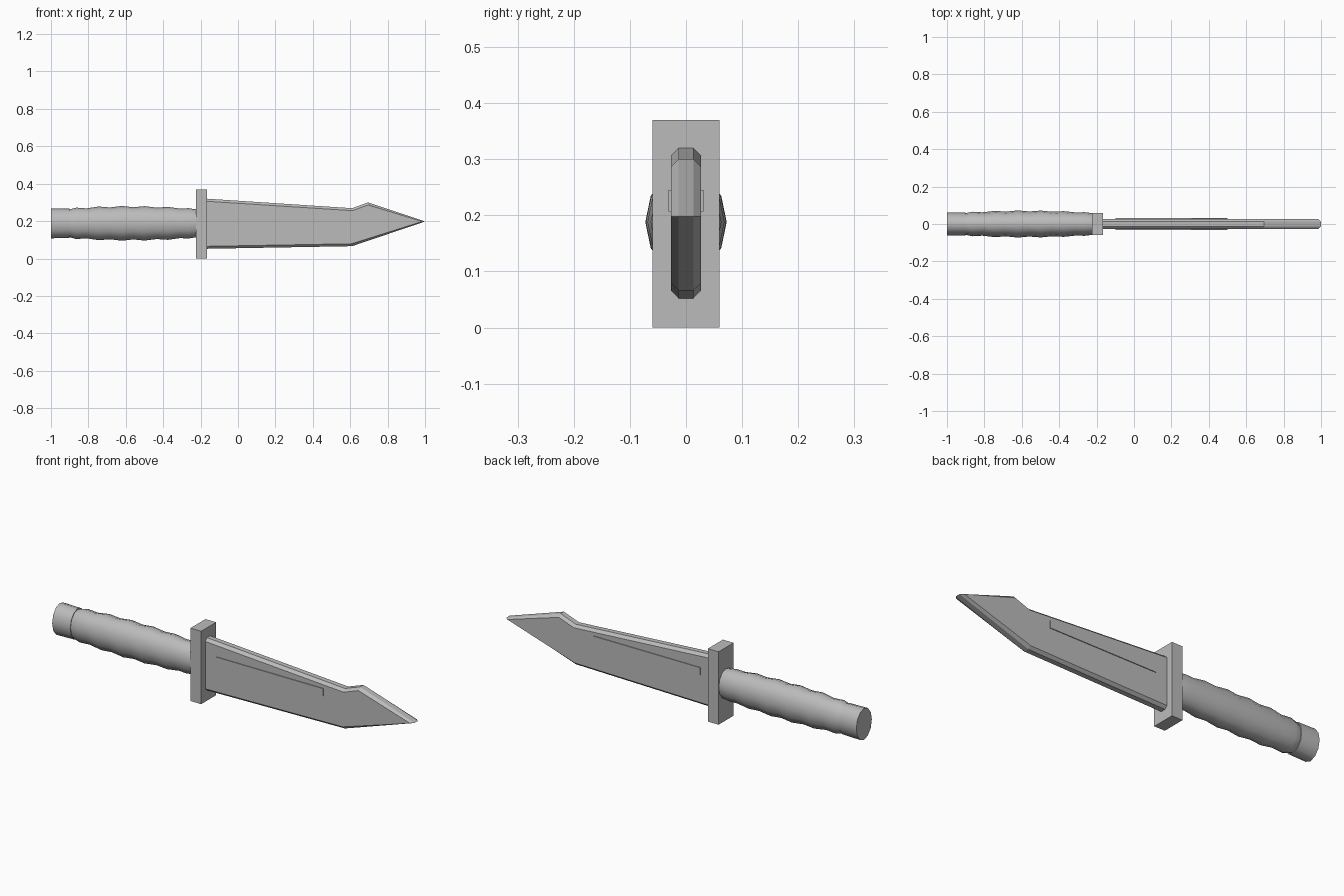
import bpy, bmesh, math
from mathutils import Vector

cube = bpy.data.objects.get("Cube")
if cube:
    bpy.data.objects.remove(cube, do_unlink=True)

grey = bpy.data.materials.new("steel grey")
grey.use_nodes = True
colour = (0.5, 0.5, 0.5, 1)
grey.diffuse_color = colour
grey.node_tree.nodes["Principled BSDF"].inputs["Base Color"].default_value = colour


def finish(name, bm, smooth=False):
    bmesh.ops.recalc_face_normals(bm, faces=bm.faces)
    mesh = bpy.data.meshes.new(name)
    bm.to_mesh(mesh)
    bm.free()
    mesh.materials.append(grey)
    obj = bpy.data.objects.new(name, mesh)
    bpy.context.collection.objects.link(obj)
    if smooth:
        bpy.ops.object.select_all(action="DESELECT")
        obj.select_set(True)
        bpy.context.view_layer.objects.active = obj
        bpy.ops.object.shade_smooth_by_angle(angle=math.radians(40))
    return obj


def box(name, low, high):
    bm = bmesh.new()
    bmesh.ops.create_cube(bm, size=1)
    for v in bm.verts:
        v.co = Vector([(a + b) / 2 + c * (b - a) for a, b, c in zip(low, high, v.co)])
    return finish(name, bm)


def loft(bm, rings):
    """Skin a list of closed point rings and cap both ends."""
    loops = [[bm.verts.new(p) for p in ring] for ring in rings]
    for a, b in zip(loops, loops[1:]):
        for i in range(len(a)):
            j = (i + 1) % len(a)
            bm.faces.new((a[i], a[j], b[j], b[i]))
    bm.faces.new(loops[0])
    bm.faces.new(loops[-1])


def oval_rod(name, profile, sides=12, centre=0.188, flat=0.78):
    rings = []
    for x, r in profile:
        angles = [math.tau * i / sides for i in range(sides)]
        rings.append([(x, flat * r * math.cos(a), centre + r * math.sin(a)) for a in angles])
    bm = bmesh.new()
    loft(bm, rings)
    return finish(name, bm, smooth=True)


def inset(points, d):
    """Move every edge of a clockwise outline inwards by d."""
    result = []
    for i, p in enumerate(points):
        p = Vector(p)
        e1 = (p - Vector(points[i - 1])).normalized()
        e2 = (Vector(points[(i + 1) % len(points)]) - p).normalized()
        n1, n2 = Vector((e1.y, -e1.x)), Vector((e2.y, -e2.x))
        result.append(p + (n1 + n2) * d / (1 + n1.dot(n2)))
    return result


# Grip with finger swells, and the plain pommel behind it
grip = [(-0.9, 0.074), (-0.89, 0.077), (-0.865, 0.084), (-0.81, 0.08),
        (-0.745, 0.09), (-0.685, 0.085), (-0.62, 0.093), (-0.56, 0.086),
        (-0.5, 0.092), (-0.435, 0.084), (-0.375, 0.088), (-0.31, 0.079),
        (-0.265, 0.081), (-0.235, 0.076), (-0.22, 0.075)]
oval_rod("grip", grip)
oval_rod("pommel", [(-1, 0.08), (-0.9, 0.078)])

# Cross guard
box("guard", (-0.225, -0.06, 0), (-0.165, 0.06, 0.37))

# Blade with bevelled spine, edge and point
outline = [(-0.17, 0.32), (0.61, 0.269), (0.695, 0.3), (1, 0.198), (0.61, 0.066), (-0.17, 0.052)]
inner = inset(outline, 0.013)
inner[0].x = inner[-1].x = outline[0][0]
inner[3].x = 0.985
bm = bmesh.new()
layers = [(-0.027, inner), (-0.013, outline), (0.013, outline), (0.027, inner)]
loft(bm, [[(x, y, z) for x, z in shape] for y, shape in layers])
finish("blade", bm)

# Thin raised strip on each side of the blade
for side, name in ((-1, "front_strip"), (1, "back_strip")):
    ys = sorted((side * 0.025, side * 0.031))
    box(name, (-0.1, ys[0], 0.207), (0.5, ys[1], 0.245))
